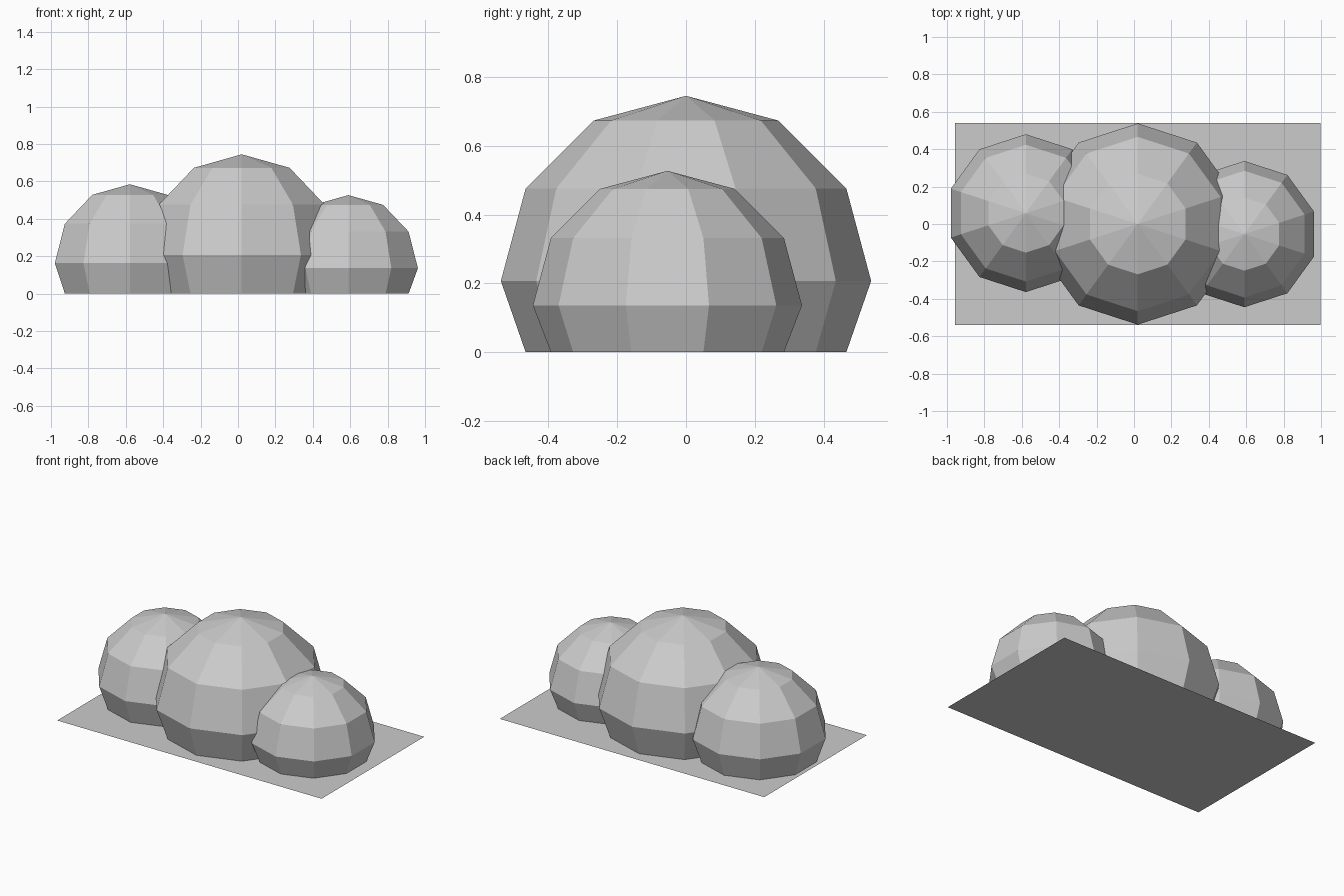
import bpy
import bmesh
from mathutils import Matrix, Vector

cube = bpy.data.objects.get("Cube")
if cube:
    bpy.data.objects.remove(cube, do_unlink=True)

# Single plain grey
grey = bpy.data.materials.new("light_grey")
grey.use_nodes = True
colour = (0.6, 0.6, 0.6, 1)
grey.diffuse_color = colour
grey.node_tree.nodes["Principled BSDF"].inputs["Base Color"].default_value = colour


def add_object(name, bm):
    mesh = bpy.data.meshes.new(name)
    bm.to_mesh(mesh)
    bm.free()
    mesh.materials.append(grey)
    obj = bpy.data.objects.new(name, mesh)
    bpy.context.collection.objects.link(obj)
    return obj


def add_mound(name, centre, radius):
    """Ten-sided faceted ball with its underside pressed flat on the ground."""
    bm = bmesh.new()
    bmesh.ops.create_uvsphere(bm, u_segments=10, v_segments=6, radius=radius,
                              matrix=Matrix.Translation(Vector(centre)))
    for v in bm.verts:
        v.co.z = max(v.co.z, 0)
    return add_object(name, bm)


# Three overlapping mounds
add_mound("middle_mound", (0.02, 0, 0.207), 0.538)
add_mound("right_mound", (-0.578, 0.058, 0.163), 0.422)
add_mound("left_mound", (0.59, -0.054, 0.136), 0.391)

# Flat ground sheet
bm = bmesh.new()
bmesh.ops.create_grid(bm, x_segments=1, y_segments=1, size=1,
                      matrix=Matrix.Translation((0.02, 0, 0)) @ Matrix.Diagonal((0.976, 0.541, 1, 1)))
add_object("ground_sheet", bm)
